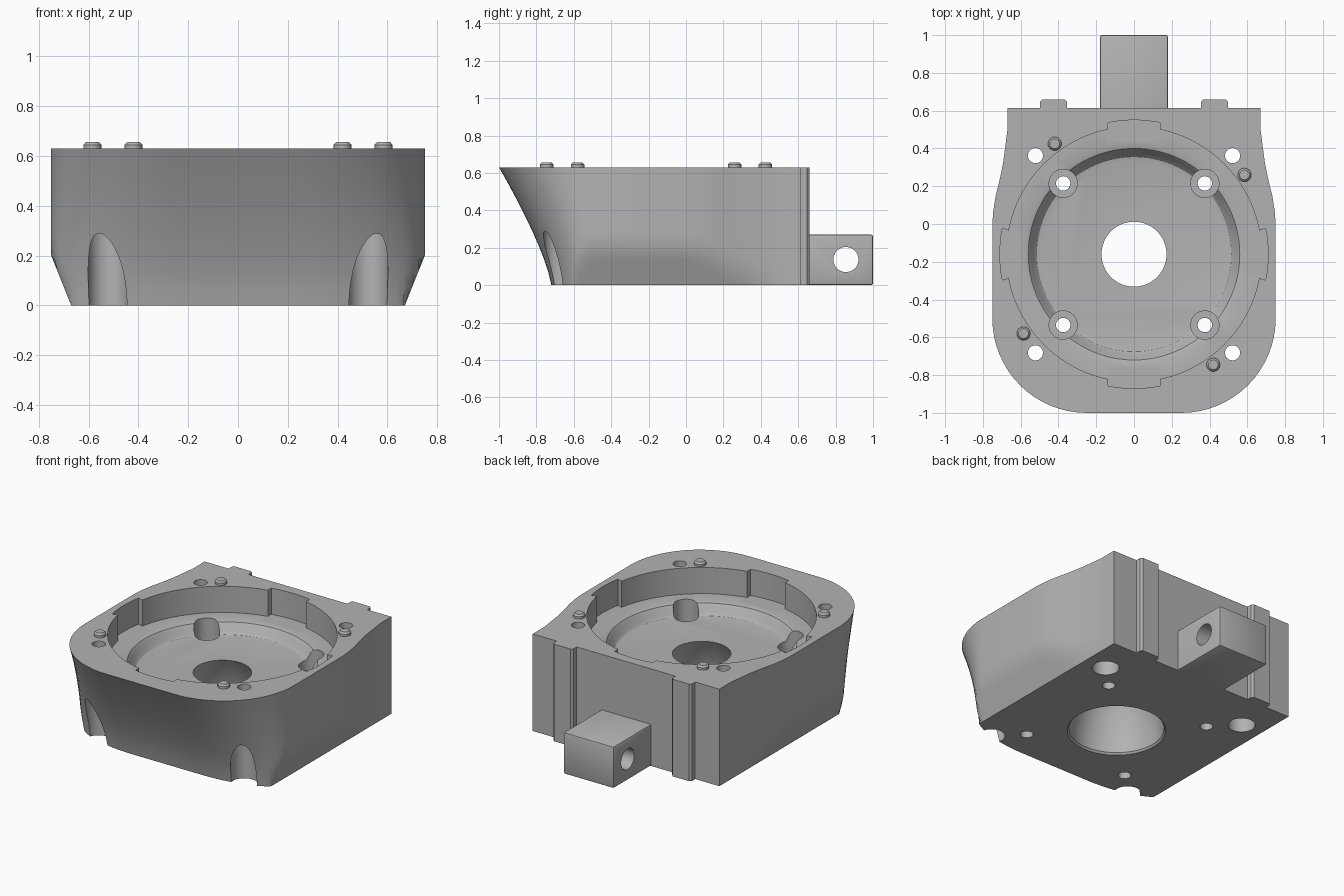
import bpy, bmesh, math
from mathutils import Matrix

cube = bpy.data.objects.get("Cube")
if cube:
    bpy.data.objects.remove(cube)

grey = bpy.data.materials.new("machined_grey")
grey.use_nodes = True
colour = (0.45, 0.45, 0.45, 1)
grey.diffuse_color = colour
grey.node_tree.nodes["Principled BSDF"].inputs["Base Color"].default_value = colour

TOP = 0.63
CY = -0.16          # centre line of the round pocket


def make(name, bm):
    bmesh.ops.recalc_face_normals(bm, faces=bm.faces)
    mesh = bpy.data.meshes.new(name)
    bm.to_mesh(mesh)
    bm.free()
    mesh.materials.append(grey)
    ob = bpy.data.objects.new(name, mesh)
    bpy.context.collection.objects.link(ob)
    return ob


def loft(name, rings):
    """Skin a stack of equal-length closed rings and cap both ends."""
    bm = bmesh.new()
    rows = [[bm.verts.new(p) for p in ring] for ring in rings]
    n = len(rows[0])
    for a, b in zip(rows, rows[1:]):
        for i in range(n):
            j = (i + 1) % n
            bm.faces.new((a[i], a[j], b[j], b[i]))
    bm.faces.new(rows[0])
    bm.faces.new(rows[-1])
    return make(name, bm)


def prism(name, pts, z0, z1):
    return loft(name, [[(x, y, z) for x, y in pts] for z in (z0, z1)])


def lathe(name, profile, x=0.0, y=0.0, n=48):
    """Turned solid from (radius, height) pairs."""
    turn = [2 * math.pi * i / n for i in range(n)]
    return loft(name, [[(x + r * math.cos(a), y + r * math.sin(a), z) for a in turn]
                       for r, z in profile])


def box(name, x, y, z, bevel):
    bm = bmesh.new()
    bmesh.ops.create_cube(bm, size=1)
    for v in bm.verts:
        v.co = [r[0] if c < 0 else r[1] for r, c in zip((x, y, z), v.co)]
    edges = [e for e in bm.edges if max(v.co.y for v in e.verts) > y[0] + 0.001]
    bmesh.ops.bevel(bm, geom=edges, offset=bevel, segments=2, profile=0.5, affect='EDGES')
    return make(name, bm)


def cut(target, cutter):
    mod = target.modifiers.new("cut", 'BOOLEAN')
    mod.operation, mod.solver, mod.object = 'DIFFERENCE', 'EXACT', cutter
    bpy.context.view_layer.objects.active = target
    bpy.ops.object.modifier_apply(modifier=mod.name)
    bpy.data.objects.remove(cutter)


def smooth(ob):
    bpy.ops.object.select_all(action='DESELECT')
    ob.select_set(True)
    bpy.context.view_layer.objects.active = ob
    bpy.ops.object.shade_smooth_by_angle(angle=math.radians(30))


# Body: half outline from back to front, mirrored, then lofted with a raked front
half = [(0.67, 0.615), (0.67, 0.5), (0.68, 0.42), (0.692, 0.33), (0.71, 0.24),
        (0.732, 0.15), (0.745, 0.07), (0.75, 0), (0.75, -0.25)]
arc = [math.pi / 2 * i / 16 for i in range(17)]
half += [(0.25 + 0.5 * math.cos(a), -0.5 - 0.5 * math.sin(a)) for a in arc]
outline = half + [(-x, y) for x, y in reversed(half)]


def body_ring(z):
    reach = (0.22 + 0.28 * (z / TOP) ** 1.3) / 0.5
    limit = 0.67 + 0.4 * z
    return [(max(-limit, min(limit, x)), -0.5 + (y + 0.5) * reach if y < -0.5 else y, z)
            for x, y in outline]


levels = (0, 0.07, 0.14, 0.2, 0.28, 0.36, 0.44, 0.52, 0.58, TOP)
body = loft("housing_body", [body_ring(z) for z in levels])

# Round pocket with a stepped, filleted floor
cut(body, lathe("pocket_cutter", [(0.49, 0.385), (0.515, 0.39), (0.53, 0.405), (0.545, 0.435),
                                  (0.56, 0.453), (0.585, 0.46), (0.675, 0.46), (0.675, 0.7)],
                y=CY, n=96))

# Domed opening through the floor
cut(body, lathe("opening_cutter", [(0.29, -0.02), (0.29, 0), (0.28, 0.012), (0.273, 0.1),
                                   (0.252, 0.2), (0.218, 0.3), (0.172, 0.385), (0.172, 0.5)],
                y=CY, n=64))

# Rim notches: straight at front and back, dovetailed at the sides
for k in range(4):
    inner, outer = (0.105, 0.137) if k % 2 == 0 else (0.137, 0.137)
    spread = math.asin(outer / 0.71)
    pts = [(0.6, -inner)]
    pts += [(0.71 * math.cos(t), 0.71 * math.sin(t))
            for t in (spread * (i / 4 - 1) for i in range(9))]
    pts += [(0.6, inner)]
    notch = prism("notch_cutter", pts, 0.46, 0.7)
    notch.data.transform(Matrix.Translation((0, CY, 0)) @ Matrix.Rotation(k * math.pi / 2, 4, 'Z'))
    cut(body, notch)

for sx in (-1, 1):
    for sy in (-1, 1):
        # Counterbored screw holes in the pocket floor
        cut(body, lathe("screw_cutter", [(0.038, -0.1), (0.038, 0.22), (0.075, 0.22), (0.075, 0.6)],
                        sx * 0.375, CY + sy * 0.375, 32))
        # Corner mounting holes, counterbored from below and breaking out at the front
        cut(body, lathe("mount_cutter", [(0.08, -0.1), (0.08, 0.45), (0.04, 0.45), (0.04, 0.8)],
                        sx * 0.522, CY + sy * 0.522, 32))
smooth(body)

# Locating pins, four-fold around the pocket
for k in range(4):
    a = math.atan2(0.42, 0.585) + k * math.pi / 2
    pin = lathe("locating_pin", [(0.036, 0.6), (0.036, 0.645), (0.026, 0.656)],
                0.72 * math.cos(a), CY + 0.72 * math.sin(a), 24)
    smooth(pin)

# Rear guide rails
for s, side in ((-1, "right"), (1, "left")):
    rail = [(0.355, 0.6), (0.355, 0.648), (0.367, 0.66), (0.485, 0.66), (0.497, 0.648), (0.497, 0.6)]
    prism("guide_rail_" + side, [(s * x, y) for x, y in rail], 0, TOP)

# Rear hinge block with cross hole
block = box("hinge_block", (-0.18, 0.18), (0.6, 1.0), (0, 0.27), 0.01)
bore = lathe("bore_cutter", [(0.067, -0.4), (0.067, 0.4)])
bore.data.transform(Matrix.Translation((0, 0.855, 0.137)) @ Matrix.Rotation(math.pi / 2, 4, 'Y'))
cut(block, bore)
smooth(block)
